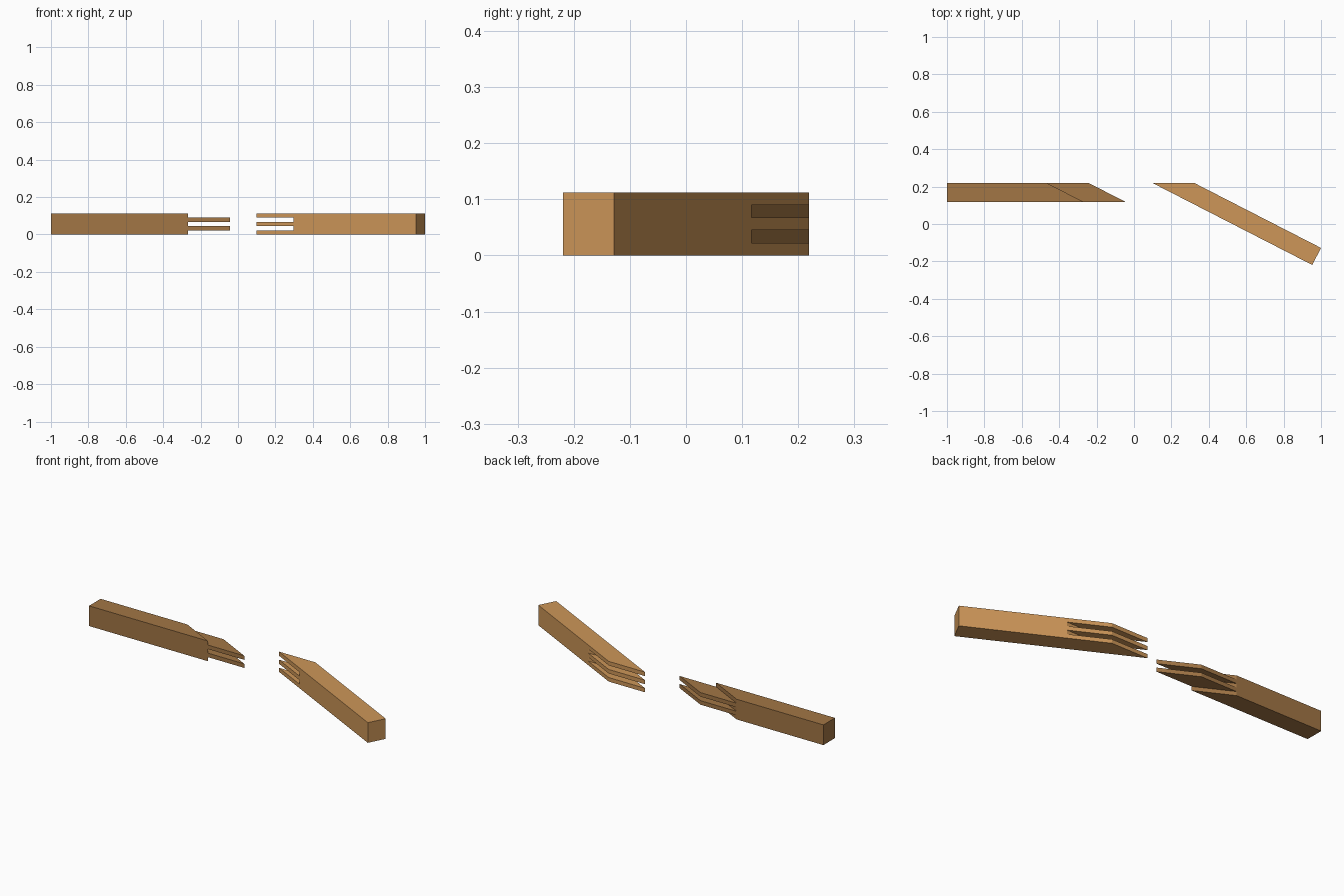
import bpy
import bmesh

cube = bpy.data.objects.get("Cube")
if cube:
    bpy.data.objects.remove(cube, do_unlink=True)

HEIGHT = 0.1125
LAYER = HEIGHT / 5        # five equal finger layers
BACK, FRONT = 0.219, 0.117  # y faces of the straight bar
RUN = 1.95                # x travelled per unit of y along the scarf angle


def material(name, color):
    mat = bpy.data.materials.new(name)
    mat.use_nodes = True
    mat.diffuse_color = color
    mat.node_tree.nodes["Principled BSDF"].inputs["Base Color"].default_value = color
    return mat


def prism(name, outline, z0, z1, mat=None):
    """Extrude a plan outline between two heights."""
    bm = bmesh.new()
    base = bm.faces.new([bm.verts.new((x, y, z0)) for x, y in outline])
    top = bmesh.ops.extrude_face_region(bm, geom=[base])["geom"]
    verts = [v for v in top if isinstance(v, bmesh.types.BMVert)]
    bmesh.ops.translate(bm, verts=verts, vec=(0, 0, z1 - z0))
    bmesh.ops.recalc_face_normals(bm, faces=bm.faces)
    mesh = bpy.data.meshes.new(name)
    bm.to_mesh(mesh)
    bm.free()
    obj = bpy.data.objects.new(name, mesh)
    bpy.context.collection.objects.link(obj)
    if mat:
        mesh.materials.append(mat)
    return obj


def cut_layers(bar, outline, layers):
    """Cut the outline out of the bar at the given finger layers."""
    for i in layers:
        z0 = -LAYER if i == 0 else i * LAYER
        z1 = HEIGHT + LAYER if i == 4 else (i + 1) * LAYER
        cutter = prism("slot_cutter", outline, z0, z1)
        cutter.hide_render = True
        mod = bar.modifiers.new("slot", "BOOLEAN")
        mod.operation = "DIFFERENCE"
        mod.solver = "EXACT"
        mod.object = cutter
        bpy.context.view_layer.objects.active = bar
        bpy.ops.object.modifier_apply(modifier=mod.name)
        bpy.data.objects.remove(cutter, do_unlink=True)


dark_wood = material("dark wood", (0.362, 0.181, 0.060, 1))
light_wood = material("light wood", (0.610, 0.305, 0.098, 1))

# Straight bar with two tongues on its scarfed end
straight_bar = prism("straight_bar", [
    (-1, FRONT), (-0.043, FRONT), (-0.242, BACK), (-1, BACK)], 0, HEIGHT, dark_wood)


def shoulder(y):
    return -0.267 - (y - FRONT) * RUN


cut_layers(straight_bar, [
    (shoulder(0.08), 0.08), (0.05, 0.08), (0.05, 0.26), (shoulder(0.26), 0.26)], (0, 2, 4))

# Angled bar with three fingers and two matching slots
angled_bar = prism("angled_bar", [
    (0.099, BACK), (0.953, -BACK), (1, -0.128), (0.323, BACK)], 0, HEIGHT, light_wood)
cut_layers(angled_bar, [(0, FRONT), (0.6, FRONT), (0.6, 0.26), (0, 0.26)], (1, 3))
